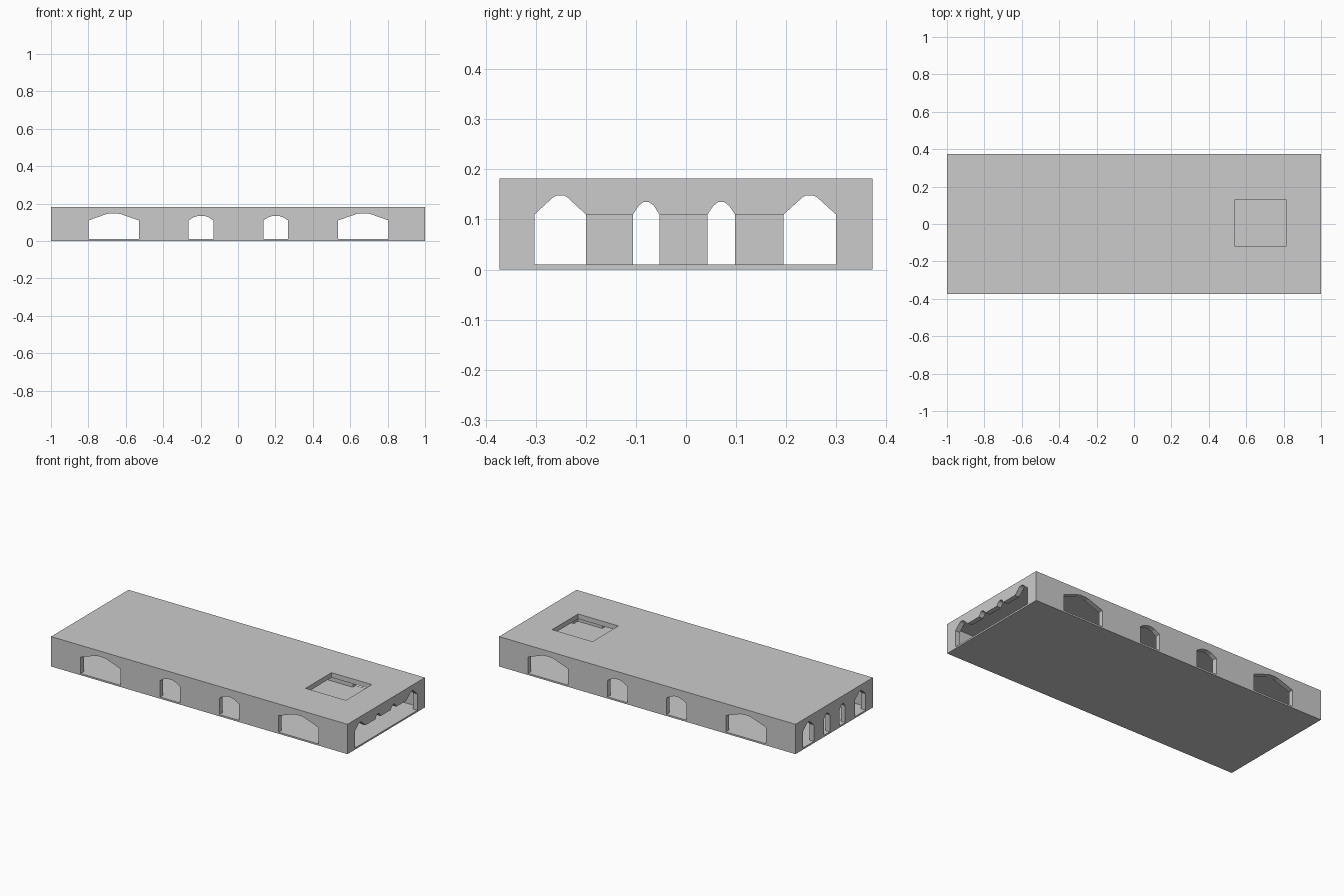
import bpy, bmesh

if "Cube" in bpy.data.objects:
    bpy.data.objects.remove(bpy.data.objects["Cube"])

W, D, H = 1.0, 0.373, 0.182      # half length, half depth, height
T, FLOOR, SPRING = 0.03, 0.01, 0.11


def prism(name, pts, axis, a, b):
    """Extrude a (u, z) profile along 'x' or 'y' from a to b."""
    bm = bmesh.new()
    place = (lambda u, z, k: (k, u, z)) if axis == 'x' else (lambda u, z, k: (u, k, z))
    face = bm.faces.new([bm.verts.new(place(u, z, a)) for u, z in pts])
    res = bmesh.ops.extrude_face_region(bm, geom=[face])
    vec = (b - a, 0, 0) if axis == 'x' else (0, b - a, 0)
    verts = [g for g in res['geom'] if isinstance(g, bmesh.types.BMVert)]
    bmesh.ops.translate(bm, verts=verts, vec=vec)
    bmesh.ops.recalc_face_normals(bm, faces=bm.faces)
    me = bpy.data.meshes.new(name)
    bm.to_mesh(me)
    bm.free()
    ob = bpy.data.objects.new(name, me)
    bpy.context.collection.objects.link(ob)
    return ob


def box(name, x0, x1, y0, y1, z0, z1):
    return prism(name, [(x0, z0), (x1, z0), (x1, z1), (x0, z1)], 'y', y0, y1)


def arch_top(u0, u1, big):
    """Faceted arch line from left springing to right springing."""
    if big:
        shape = [(0, 0), (.2, .5), (.36, .92), (.42, 1), (.58, 1), (.64, .92), (.8, .5), (1, 0)]
        shape = [(0, 0), (.36, .9), (.43, 1), (.57, 1), (.64, .9), (1, 0)]
        rise = 0.038
    else:
        shape = [(0, 0), (.22, .72), (.4, 1), (.6, 1), (.78, .72), (1, 0)]
        rise = 0.025
    return [(u0 + (u1 - u0) * t, SPRING + rise * h) for t, h in shape]


def cut(target, cutter):
    cutter.hide_render = True
    mod = target.modifiers.new('cut', 'BOOLEAN')
    mod.operation, mod.solver, mod.object = 'DIFFERENCE', 'EXACT', cutter
    bpy.context.view_layer.objects.active = target
    bpy.ops.object.modifier_apply(modifier=mod.name)
    bpy.data.objects.remove(cutter)


# hollow storey: walls, floor and roof slab
storey = box('building_storey', -W, W, -D, D, 0, H)
cut(storey, box('room', -W + T, W - T, -D + T, D - T, FLOOR, H - T))

# roof opening
cut(storey, box('roof_hatch', 0.54, 0.812, -0.12, 0.13, H - T - 0.02, H + 0.1))

# arched openings through front and back walls
for u0, u1, big in [(-.80, -.53, True), (-.265, -.13, False), (.135, .268, False), (.535, .805, True)]:
    pts = [(u1, FLOOR), (u0, FLOOR)] + arch_top(u0, u1, big)
    cut(storey, prism('side_arch', pts, 'y', -D - .1, D + .1))

# four arches in the left end, one wide scalloped opening in the right end
ends = [(-.303, -.2, True), (-.106, -.053, False), (.043, .098, False), (.195, .30, True)]
scallop = [(ends[-1][1], FLOOR), (ends[0][0], FLOOR)]
for u0, u1, big in ends:
    top = arch_top(u0, u1, big)
    scallop += top
    cut(storey, prism('end_arch', [(u1, FLOOR), (u0, FLOOR)] + top, 'x', -W - .1, -W + T + .02))
cut(storey, prism('end_opening', scallop, 'x', W - T - .02, W + .1))
